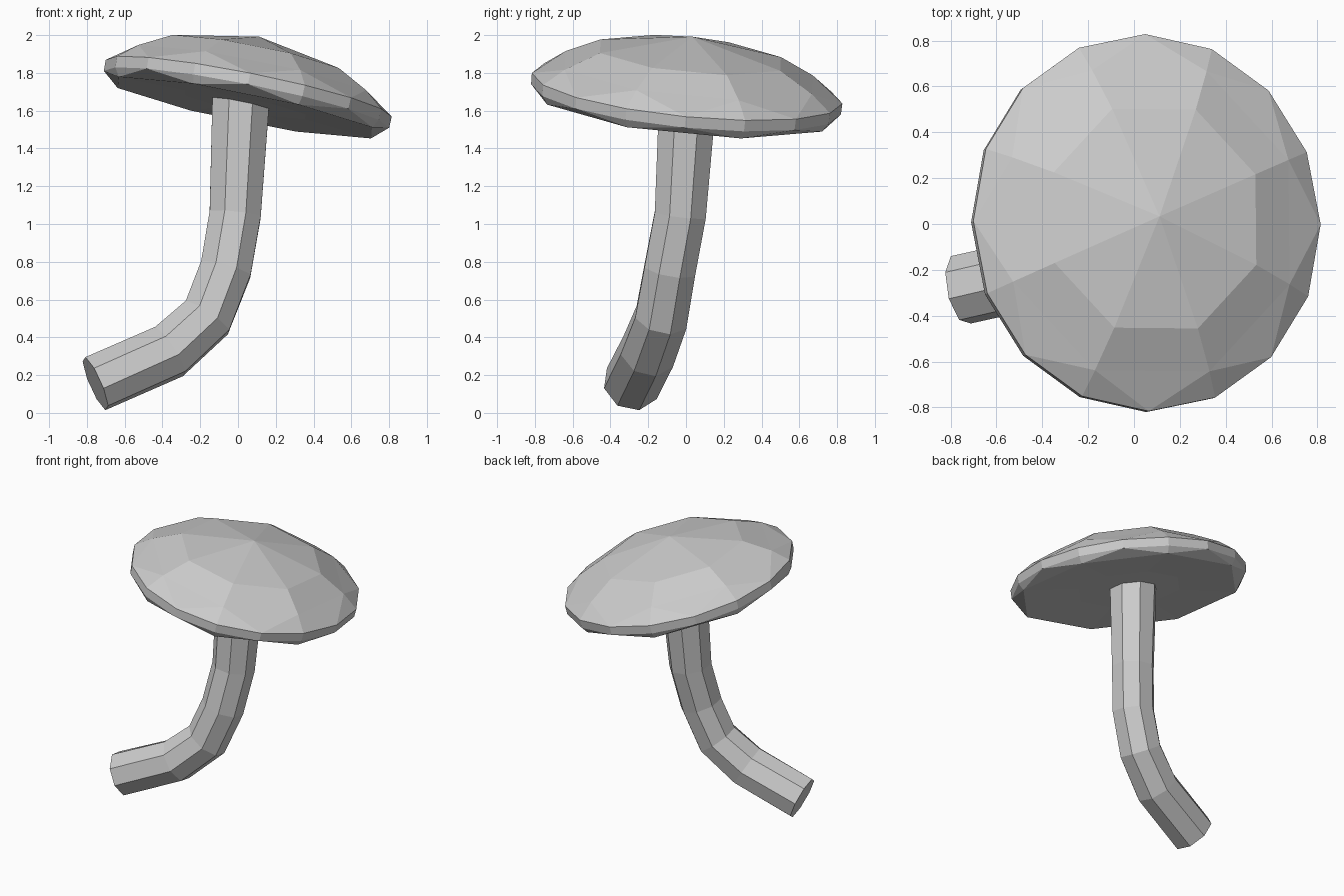
import bpy, bmesh
from math import sin, cos, pi
from mathutils import Vector, Matrix

cube = bpy.data.objects.get("Cube")
if cube:
    bpy.data.objects.remove(cube, do_unlink=True)

UP = Vector((0, 0, 1))

grey = bpy.data.materials.new("plain_grey")
grey.use_nodes = True
colour = (0.6, 0.6, 0.6, 1)
grey.diffuse_color = colour
grey.node_tree.nodes["Principled BSDF"].inputs["Base Color"].default_value = colour


def ring(bm, sides, phase, rx, ry, place):
    """Ring of vertices in a local frame, moved by the matrix place."""
    angles = [phase + 2 * pi * i / sides for i in range(sides)]
    return [bm.verts.new(place @ Vector((rx * cos(a), ry * sin(a), 0))) for a in angles]


def bridge(bm, a, b):
    n = len(a)
    for i in range(n):
        j = (i + 1) % n
        bm.faces.new((a[i], a[j], b[j], b[i]))


def fan(bm, loop, tip):
    for i, v in enumerate(loop):
        bm.faces.new((v, loop[(i + 1) % len(loop)], tip))


def bridge_double(bm, few, many):
    """Join a ring to one with twice the sides; few[i] lines up with many[2i + 1]."""
    n = len(few)
    for i in range(n):
        left, mid, right = many[2 * i], many[2 * i + 1], many[(2 * i + 2) % (2 * n)]
        bm.faces.new((few[i], left, mid))
        bm.faces.new((few[i], mid, right))
        bm.faces.new((few[i], right, few[(i + 1) % n]))


def finish(bm, name):
    bmesh.ops.recalc_face_normals(bm, faces=bm.faces[:])
    mesh = bpy.data.meshes.new(name)
    bm.to_mesh(mesh)
    bm.free()
    mesh.materials.append(grey)
    obj = bpy.data.objects.new(name, mesh)
    bpy.context.collection.objects.link(obj)
    return obj


# Cap: a faceted dome, tilted, slightly longer from front to back
bm = bmesh.new()
tilt = UP.rotation_difference(Vector((0.2, 0.1, 1))).to_matrix().to_4x4()
cap_frame = Matrix.Translation((0.045, 0, 1.66)) @ tilt


def cap_ring(sides, radius, height):
    phase = pi / 8 if sides == 8 else 0
    return ring(bm, sides, phase, radius, radius * 1.07,
                cap_frame @ Matrix.Translation((0, 0, height)))


crown = cap_ring(8, 0.485, 0.24)
shoulder = cap_ring(8, 0.665, 0.145)
rim_top = cap_ring(16, 0.772, 0.06)
rim_low = cap_ring(16, 0.77, 0)
under = cap_ring(8, 0.74, -0.045)
gill = cap_ring(8, 0.35, -0.03)
fan(bm, crown, bm.verts.new(cap_frame @ Vector((0, 0, 0.34))))
bridge(bm, crown, shoulder)
bridge_double(bm, shoulder, rim_top)
bridge(bm, rim_top, rim_low)
bridge_double(bm, under, rim_low)
bridge(bm, under, gill)
bm.faces.new(gill)
finish(bm, "mushroom_cap")

# Stem: eight-sided tube swept along a bent path
bm = bmesh.new()
path = [Vector(p) for p in ((-0.755, -0.287, 0.155), (-0.365, -0.2, 0.325),
                            (-0.165, -0.13, 0.505), (-0.065, -0.085, 0.76),
                            (-0.015, -0.03, 1.05), (0.018, 0.012, 1.71))]
radii = (0.155, 0.155, 0.15, 0.147, 0.147, 0.165)
rings = []
for i, (p, r) in enumerate(zip(path, radii)):
    before = (p - path[i - 1]).normalized() if i else Vector()
    after = (path[i + 1] - p).normalized() if i + 1 < len(path) else Vector()
    turn = UP.rotation_difference(before + after).to_matrix().to_4x4()
    rings.append(ring(bm, 8, pi / 8, r, r, Matrix.Translation(p) @ turn))
for a, b in zip(rings, rings[1:]):
    bridge(bm, a, b)
bm.faces.new(rings[0])
bm.faces.new(rings[-1])
finish(bm, "mushroom_stem")
